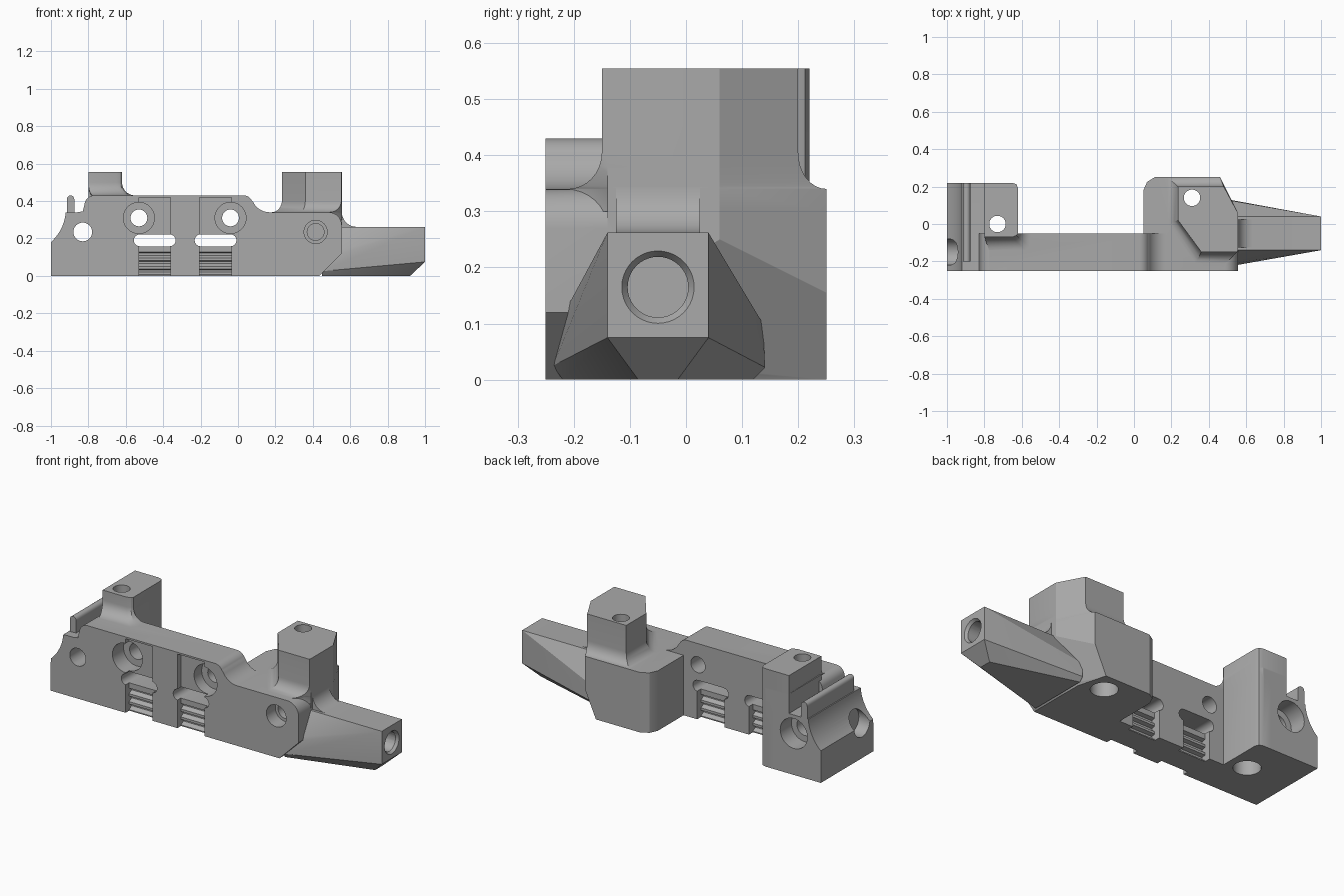
import bpy, bmesh
from math import sin, cos, pi, radians
from mathutils import Vector, Matrix

cube = bpy.data.objects.get("Cube")
if cube:
    bpy.data.objects.remove(cube, do_unlink=True)

grey = bpy.data.materials.new("machined_grey")
grey.use_nodes = True
GREY = (0.4, 0.4, 0.4, 1)
grey.diffuse_color = GREY
grey.node_tree.nodes["Principled BSDF"].inputs["Base Color"].default_value = GREY


def finish(name, bm):
    bmesh.ops.recalc_face_normals(bm, faces=bm.faces)
    mesh = bpy.data.meshes.new(name)
    bm.to_mesh(mesh)
    bm.free()
    mesh.materials.append(grey)
    obj = bpy.data.objects.new(name, mesh)
    bpy.context.collection.objects.link(obj)
    return obj


def loft(name, rings):
    bm = bmesh.new()
    loops = [[bm.verts.new(p) for p in ring] for ring in rings]
    n = len(loops[0])
    for a, b in zip(loops, loops[1:]):
        for i in range(n):
            bm.faces.new((a[i], a[(i + 1) % n], b[(i + 1) % n], b[i]))
    bm.faces.new(loops[0])
    bm.faces.new(loops[-1])
    return finish(name, bm)


def side_prism(name, pts, y0, y1):
    return loft(name, [[(x, y, z) for x, z in pts] for y in (y0, y1)])


def plan_prism(name, pts, z0, z1):
    return loft(name, [[(x, y, z) for x, y in pts] for z in (z0, z1)])


def box(name, x0, x1, y0, y1, z0, z1):
    return plan_prism(name, [(x0, y0), (x1, y0), (x1, y1), (x0, y1)], z0, z1)


def rod(name, start, axis, length, r0, r1=None):
    bm = bmesh.new()
    d = Vector(axis)
    turn = d.to_track_quat('Z', 'Y').to_matrix().to_4x4()
    mid = Vector(start) + d * length / 2
    bmesh.ops.create_cone(bm, cap_ends=True, segments=40, radius1=r0,
                          radius2=r0 if r1 is None else r1, depth=length,
                          matrix=Matrix.Translation(mid) @ turn)
    return finish(name, bm)


def arc(cx, cz, r, a0, a1, n=8):
    angles = [radians(a0 + (a1 - a0) * i / n) for i in range(n + 1)]
    return [(cx + r * cos(a), cz + r * sin(a)) for a in angles]


def flared_post(name, top, foot, z0, h, z1):
    # Post whose foot widens through a quarter-round fillet
    def ring(f, z):
        return [(a + (c - a) * f, b + (d - b) * f, z)
                for (a, b), (c, d) in zip(top, foot)]
    rings = [ring(1, z0 - 0.04)]
    for i in range(9):
        a = pi / 2 * i / 8
        rings.append(ring(1 - sin(a), z0 + h * (1 - cos(a))))
    return loft(name, rings + [ring(0, z1)])


def slice_off(obj, point, normal):
    bm = bmesh.new()
    bm.from_mesh(obj.data)
    bmesh.ops.bisect_plane(bm, geom=bm.verts[:] + bm.edges[:] + bm.faces[:],
                           plane_co=point, plane_no=normal, clear_outer=True)
    bmesh.ops.holes_fill(bm, edges=[e for e in bm.edges if e.is_boundary])
    bmesh.ops.recalc_face_normals(bm, faces=bm.faces)
    bm.to_mesh(obj.data)
    bm.free()


def combine(base, other, operation):
    mod = base.modifiers.new(operation, 'BOOLEAN')
    mod.operation, mod.solver, mod.object = operation, 'EXACT', other
    bpy.context.view_layer.objects.active = base
    bpy.ops.object.modifier_apply(modifier=mod.name)
    bpy.data.objects.remove(other, do_unlink=True)


# Long front rail with its stepped top
rail = ([(-0.86, 0), (0.555, 0)] + arc(0.485, 0.27, 0.07, 0, 90)
        + arc(0.17, 0.44, 0.1, 270, 205) + arc(0.03, 0.38, 0.05, 25, 90)
        + arc(-0.77, 0.38, 0.05, 90, 165) + [(-0.83, 0.345), (-0.86, 0.34)])
body = side_prism("bracket_body", rail, -0.25, -0.05)

# Wide block under the faceted post
block = plan_prism("rear_block", [
    (0.05, -0.14), (0.05, 0.18), (0.07, 0.225), (0.11, 0.25), (0.46, 0.25),
    (0.555, 0.06), (0.555, -0.14)], 0, 0.34)
corner = Vector((0.555, 0.06, 0.25))
slope = (Vector((0.46, 0.25, 0.155)) - corner).cross(
    Vector((0.39, 0.25, 0)) - Vector((0.46, 0.25, 0.155)))
if slope.x < 0:
    slope.negate()
slice_off(block, corner, slope)
for part in (body, block):
    slice_off(part, (0.435, 0, 0), (1, 0, -1))

# End block with a hollowed outer face
end_curve = arc(-1.16, 0.36, 0.24, -5, -48, 10)
end_block = side_prism("end_block", [(-0.70, 0), (-0.70, 0.34), (-0.9, 0.34)]
                       + end_curve + [(-1, 0.12), (-1, 0)], -0.25, 0.22)

# Thin raised lip across the end block
lip = side_prism("end_lip", [(-0.875, 0.3), (-0.915, 0.3)]
                 + arc(-0.895, 0.41, 0.02, 180, 0), -0.2, 0.22)

# Rounded post at the end block, and its column down to the base
post_top = [(-0.80, 0.22), (-0.80, -0.07), (-0.65, -0.07), (-0.628, -0.062),
            (-0.62, -0.052), (-0.62, -0.05), (-0.62, 0.19), (-0.628, 0.212),
            (-0.65, 0.22)]
post_foot = post_top[:]
post_foot[1:5] = [(-0.775, -0.14), (-0.58, -0.14), (-0.558, -0.12), (-0.55, -0.052)]
end_post = flared_post("end_post", post_top, post_foot, 0.43, 0.07, 0.555)
column = plan_prism("end_column", post_top, 0, 0.45)

# Faceted tall post
tall_post = flared_post(
    "faceted_post",
    [(0.235, 0.02), (0.235, 0.2), (0.48, 0.2), (0.555, 0.06), (0.555, -0.14),
     (0.553, -0.15), (0.36, -0.15)],
    [(0.18, 0.0), (0.18, 0.25), (0.46, 0.25), (0.555, 0.06), (0.555, -0.14),
     (0.49, -0.21), (0.33, -0.21)], 0.34, 0.065, 0.555)

# Tapered arm with a squared tip
bm = bmesh.new()
for x, pts in (
        (1, [(-0.14, 0.075), (0.04, 0.075), (0.04, 0.262), (-0.14, 0.262)]),
        (0.92, [(-0.085, 0), (-0.015, 0)]),
        (0.45, [(-0.22, 0), (-0.237, 0.025), (-0.222, 0.11), (-0.14, 0.262),
                (0.04, 0.262), (0.137, 0.1), (0.141, 0.022), (0.12, 0)])):
    for y, z in pts:
        bm.verts.new((x, y, z))
bmesh.ops.convex_hull(bm, input=bm.verts[:])
arm = finish("tapered_arm", bm)
arm_fillet = side_prism("arm_fillet", [(0.53, 0.25), (0.53, 0.34)]
                        + arc(0.635, 0.342, 0.08, 180, 270) + [(0.64, 0.25)],
                        -0.125, 0.025)

for part in (block, end_block, column, end_post, lip, tall_post, arm, arm_fillet):
    combine(body, part, 'UNION')

cutters = []
# Strap channels, rounded slots, rib grooves and rail screw holes
for x0, screw_x in ((-0.53, -0.53), (-0.205, -0.04)):
    x1 = x0 + 0.17
    cutters.append(box("front_channel", x0, x1, -0.3, -0.218, -0.1, 0.42))
    cutters.append(box("back_channel", x0, x1, -0.085, 0.0, -0.1, 0.19))
    slot = (arc(x1 - 0.005, 0.19, 0.032, -90, 90) + arc(x0 + 0.005, 0.19, 0.032, 90, 270))
    cutters.append(side_prism("slot", slot, -0.3, 0.0))
    for z in (0.02, 0.065, 0.11):
        for y, s in ((-0.218, 1), (-0.085, -1)):
            groove = [(x0, y - s * 0.01, z - 0.02), (x0, y + s * 0.022, z),
                      (x0, y + s * 0.022, z + 0.012), (x0, y - s * 0.01, z + 0.02)]
            cutters.append(loft("rib_groove", [
                groove, [(x1, gy, gz) for _, gy, gz in groove]]))
    cutters.append(rod("screw_hole", (screw_x, -0.3, 0.31), (0, 1, 0), 0.3, 0.045))
    cutters.append(rod("screw_recess", (screw_x, -0.3, 0.31), (0, 1, 0), 0.15, 0.083))

Y, X, Z = (0, 1, 0), (1, 0, 0), (0, 0, 1)
cutters += [
    # Cross hole through the end block, with a recess at the back
    rod("cross_hole", (-0.83, -0.3, 0.235), Y, 0.6, 0.05),
    rod("cross_recess", (-0.83, 0.12, 0.235), Y, 0.2, 0.085),
    # Blind hole in the front of the rail
    rod("blind_hole", (0.415, -0.3, 0.235), Y, 0.13, 0.062),
    rod("blind_core", (0.415, -0.3, 0.235), Y, 0.2, 0.045),
    # Bore in the arm tip
    rod("tip_bore", (0.88, -0.05, 0.165), X, 0.2, 0.054),
    rod("tip_countersink", (0.985, -0.05, 0.165), X, 0.02, 0.054, 0.068),
    # Bore in the outer end
    rod("end_bore", (-1.1, -0.15, 0.19), X, 0.17, 0.07),
]
# Vertical bolt holes through both posts
for x, y in ((-0.73, 0.0), (0.31, 0.14)):
    cutters.append(rod("bolt_hole", (x, y, -0.1), Z, 0.8, 0.044))
    cutters.append(rod("bolt_recess", (x, y, -0.1), Z, 0.2, 0.07))
for cutter in cutters:
    combine(body, cutter, 'DIFFERENCE')

bpy.ops.object.select_all(action='DESELECT')
body.select_set(True)
bpy.context.view_layer.objects.active = body
bpy.ops.object.shade_smooth_by_angle(angle=radians(25))
